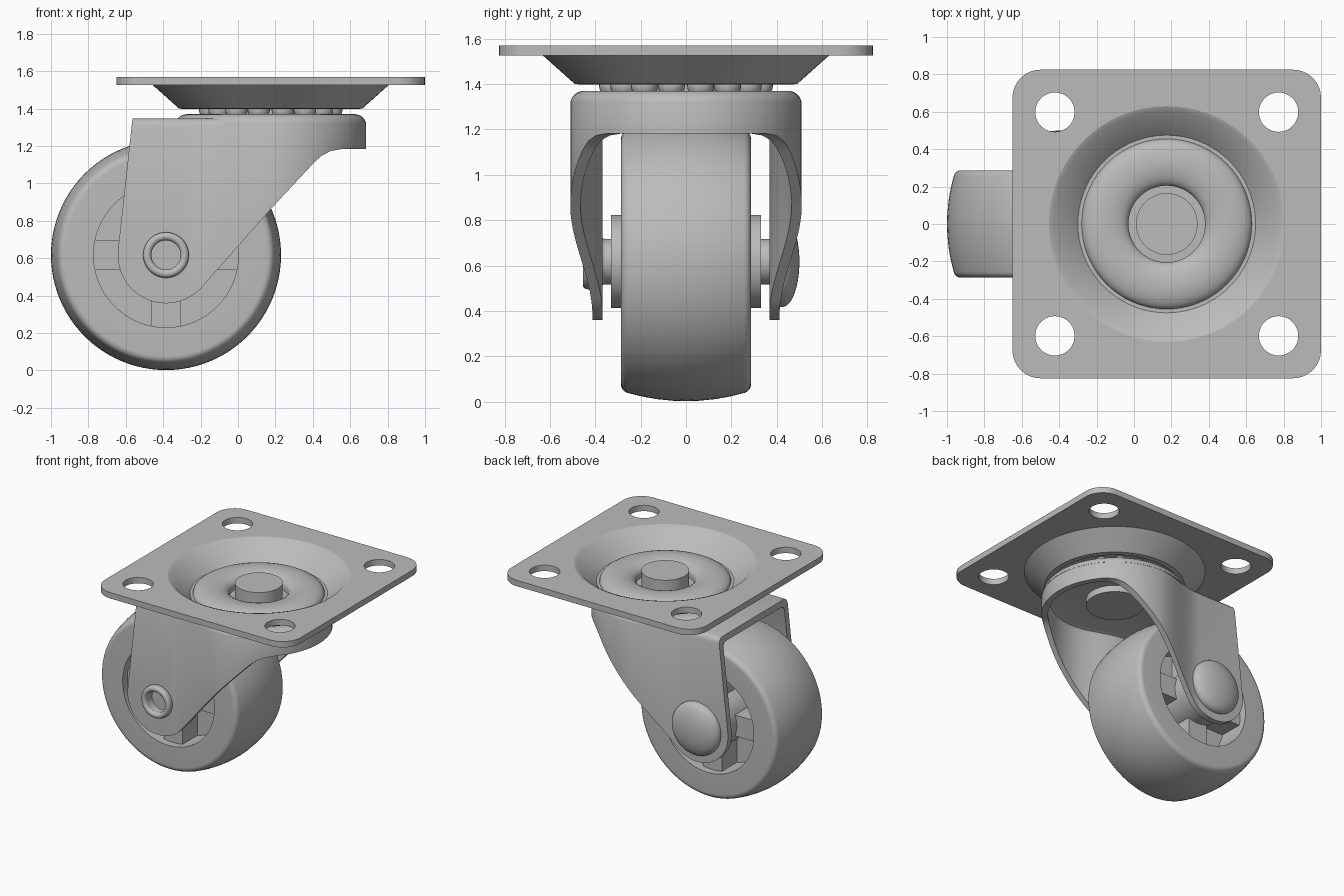
import bpy, bmesh
from math import sin, cos, pi, radians
from mathutils import Matrix, Vector

cube = bpy.data.objects.get("Cube")
if cube:
    bpy.data.objects.remove(cube, do_unlink=True)

GREY = (0.5, 0.5, 0.5, 1.0)
steel = bpy.data.materials.new("mid_grey")
steel.use_nodes = True
steel.diffuse_color = GREY
steel.node_tree.nodes["Principled BSDF"].inputs["Base Color"].default_value = GREY

SWIVEL_X = 0.175                       # vertical swivel axis
AXLE = Vector((-0.385, 0, 0.617))      # wheel centre


def finish(name, bm):
    bmesh.ops.remove_doubles(bm, verts=bm.verts, dist=1e-5)
    bmesh.ops.recalc_face_normals(bm, faces=bm.faces)
    mesh = bpy.data.meshes.new(name)
    bm.to_mesh(mesh)
    bm.free()
    mesh.materials.append(steel)
    obj = bpy.data.objects.new(name, mesh)
    bpy.context.collection.objects.link(obj)
    return obj


def activate(obj):
    bpy.ops.object.select_all(action='DESELECT')
    obj.select_set(True)
    bpy.context.view_layer.objects.active = obj


def smooth(obj):
    activate(obj)
    bpy.ops.object.shade_smooth_by_angle(angle=radians(32))
    return obj


def lathe(name, profile, centre, axis='Z', closed=False, steps=72):
    """Spin (radius, height) points about an axis."""
    bm = bmesh.new()
    vs = [bm.verts.new((r, 0, h)) for r, h in profile]
    edges = [bm.edges.new(p) for p in zip(vs, vs[1:])]
    if closed:
        edges.append(bm.edges.new((vs[-1], vs[0])))
    bmesh.ops.spin(bm, geom=vs + edges, cent=(0, 0, 0), axis=(0, 0, 1),
                   angle=2 * pi, steps=steps)
    if axis == 'Y':
        bm.transform(Matrix.Rotation(-pi / 2, 4, 'X'))
    bm.transform(Matrix.Translation(centre))
    return smooth(finish(name, bm))


def cylinder(name, r, h0, h1, centre, axis='Z'):
    return lathe(name, [(0, h0), (r, h0), (r, h1), (0, h1)], centre, axis)


def loft(name, rings):
    """Closed solid through matching rings of points."""
    bm = bmesh.new()
    loops = [[bm.verts.new(p) for p in ring] for ring in rings]
    n = len(loops[0])
    for a, b in zip(loops, loops[1:]):
        for i in range(n):
            j = (i + 1) % n
            bm.faces.new((a[i], a[j], b[j], b[i]))
    bm.faces.new(loops[0])
    bm.faces.new(loops[-1])
    return finish(name, bm)


def cut(obj, tool, operation='DIFFERENCE'):
    mod = obj.modifiers.new("cut", 'BOOLEAN')
    mod.operation, mod.object, mod.solver = operation, tool, 'EXACT'
    activate(obj)
    bpy.ops.object.modifier_apply(modifier=mod.name)
    bpy.data.objects.remove(tool, do_unlink=True)


def arc(cx, cy, r, a0, a1, n=8):
    angles = [radians(a0 + (a1 - a0) * i / n) for i in range(n + 1)]
    return [(cx + r * cos(a), cy + r * sin(a)) for a in angles]


# Mounting plate with rounded corners, bolt holes and a central opening
HALF, CORNER = 0.825, 0.15
outline = []
for k, (sx, sy) in enumerate([(1, 1), (-1, 1), (-1, -1), (1, -1)]):
    outline += arc(SWIVEL_X + sx * (HALF - CORNER), sy * (HALF - CORNER),
                   CORNER, 90 * k, 90 * k + 90)
plate = loft("mounting_plate", [[(x, y, z) for x, y in outline] for z in (1.525, 1.57)])
for sx in (-1, 1):
    for sy in (-1, 1):
        cut(plate, cylinder("bolt_cutter", 0.105, 1.4, 1.7,
                            (SWIVEL_X + sx * 0.598, sy * 0.598, 0)))
cut(plate, cylinder("dish_cutter", 0.63, 1.4, 1.7, (SWIVEL_X, 0, 0)))
smooth(plate)

# Pressed dish with a raised ball race
hump = [(0.33 + 0.125 * cos(pi * t / 12), 1.432 + 0.055 * sin(pi * t / 12))
        for t in range(13)]
under = [(r, z - 0.035) for r, z in reversed(hump)]
lathe("pressed_dish", [(0.63, 1.57), (0.605, 1.56), (0.475, 1.432)] + hump + under
      + [(0.49, 1.4), (0.63, 1.525)], (SWIVEL_X, 0, 0), closed=True)

# Swivel pin and its rivet head underneath
cylinder("swivel_pin", 0.165, 1.27, 1.512, (SWIVEL_X, 0, 0))
cylinder("pin_rivet_head", 0.2, 1.25, 1.305, (SWIVEL_X, 0, 0))

# Ring of bearing balls
BALLS = 16
bm = bmesh.new()
for i in range(BALLS):
    a = 2 * pi * (i + 0.5) / BALLS
    spot = Matrix.Translation((SWIVEL_X + 0.33 * cos(a), 0.33 * sin(a), 1.395))
    bmesh.ops.create_uvsphere(bm, u_segments=20, v_segments=12, radius=0.06, matrix=spot)
smooth(finish("bearing_balls", bm))

# Raised swivel cap on top of the fork
lathe("swivel_cap", [(0, 1.31), (0.51, 1.31)] + arc(0.45, 1.31, 0.06, 0, 90)
      + [(0, 1.37)], (SWIVEL_X, 0, 0))


# Fork: round at one end, both legs drawing in towards the axle
def half_width(x):
    t = min(max((SWIVEL_X - x) / 0.42, 0), 1)
    return 0.51 - 0.097 * t * t * (3 - 2 * t)


def fork_ring(inset, z, end):
    xs = [SWIVEL_X - 0.42 * i / 14 for i in range(1, 15)] + [end]
    side = [(x, half_width(x) - inset) for x in xs]
    nose = arc(SWIVEL_X, 0, 0.51 - inset, -90, 90, 40)
    return [(x, y, z) for x, y in nose + side + [(x, -y) for x, y in reversed(side)]]


fork = loft("fork", [fork_ring(d, z, -0.75) for d, z in
                     [(0, 0.3), (0, 1.305), (0.008, 1.327), (0.022, 1.341), (0.04, 1.346)]])
cut(fork, loft("fork_hollow", [fork_ring(d, z, -0.9) for d, z in
                               [(0.045, 0.2), (0.045, 1.27), (0.055, 1.29), (0.08, 1.3)]]))
side_profile = ([(-0.553, 1.45)] + arc(AXLE.x, AXLE.z, 0.258, 174, 319, 28)
                + [(0.18, 0.868), (0.41, 1.115), (0.45, 1.15), (0.495, 1.173),
                   (0.55, 1.183), (0.75, 1.183), (0.75, 1.45)])
cut(fork, loft("fork_trim", [[(x, y, z) for x, z in side_profile] for y in (-0.7, 0.7)]),
    'INTERSECT')
cut(fork, cylinder("axle_cutter", 0.085, -0.6, -0.3, AXLE, 'Y'))
smooth(fork)

# Wheel: crowned tread, rounded shoulders, recessed web
W = 0.287
half = ([(0.2, 0.05), (0.387, 0.05), (0.387, W)]
        + [(r, y) for y, r in arc(W - 0.04, 0.54, 0.04, 0, 70, 7)]
        + [(0.615 - 0.037 * (y / 0.26) ** 2, y) for y in (0.255, 0.19, 0.13, 0.06)])
lathe("wheel", half + [(0.615, 0)] + [(r, -y) for r, y in reversed(half)],
      AXLE, 'Y', closed=True, steps=96)

# Four spokes crossing the recess
bm = bmesh.new()
for k in range(4):
    place = (Matrix.Translation(AXLE) @ Matrix.Rotation(k * pi / 2, 4, 'Y')
             @ Matrix.Translation((0.285, 0, 0)) @ Matrix.Diagonal((0.21, 0.46, 0.16, 1)))
    bmesh.ops.create_cube(bm, size=1, matrix=place)
finish("wheel_spokes", bm)

# Hub, spacer and axle hardware
cylinder("wheel_hub", 0.205, -0.33, 0.33, AXLE, 'Y')
cylinder("axle_spacer", 0.1, -0.372, 0.372, AXLE, 'Y')
lathe("axle_flared_end", [(0.08, -0.36), (0.08, -0.43)] + arc(0.1, -0.433, 0.022, 180, 360, 10)
      + [(0.122, -0.405), (0.1, -0.36)], AXLE, 'Y', closed=True)
dome = [(0.2 * cos(radians(a)), 0.425 + 0.075 * sin(radians(a))) for a in range(0, 91, 9)]
lathe("axle_domed_head", [(0, 0.4), (0.2, 0.4)] + dome, AXLE, 'Y')
